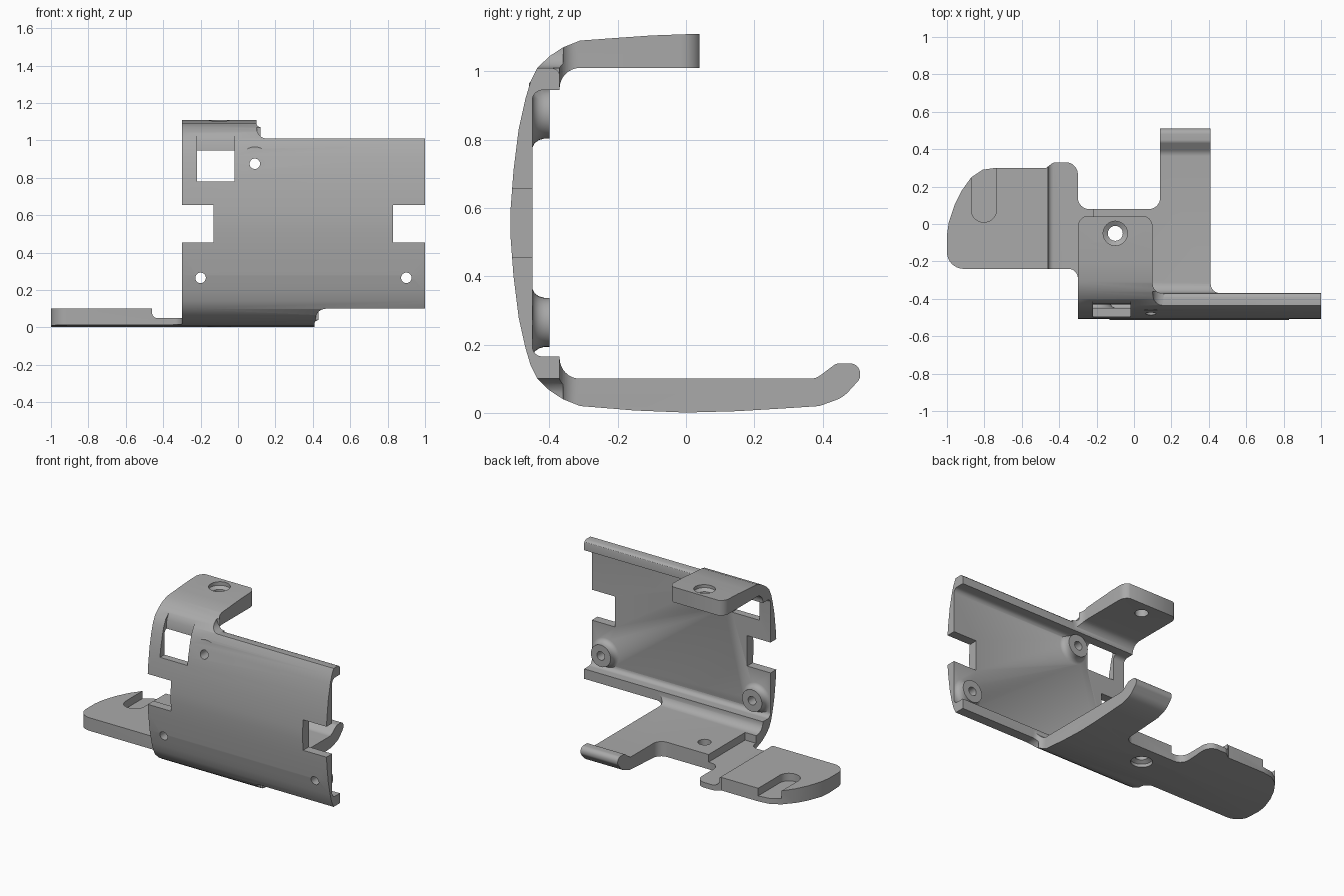
import bpy
import bmesh
import math
from mathutils import Vector

if "Cube" in bpy.data.objects:
    bpy.data.objects.remove(bpy.data.objects["Cube"], do_unlink=True)


def rounded(points, steps=8):
    """Outline from (a, b) or (a, b, radius) corners, with radii turned into arcs."""
    out = []
    for i, p in enumerate(points):
        corner = Vector(p[:2])
        if len(p) == 2:
            out.append(corner)
            continue
        before = (Vector(points[i - 1][:2]) - corner).normalized()
        after = (Vector(points[(i + 1) % len(points)][:2]) - corner).normalized()
        half = before.angle(after) / 2
        start = corner + before * p[2] / math.tan(half)
        centre = corner + (before + after).normalized() * p[2] / math.sin(half)
        spoke = start - centre
        sweep = spoke.angle_signed(corner + after * p[2] / math.tan(half) - centre)
        for k in range(steps + 1):
            a = -sweep * k / steps
            out.append(centre + Vector((spoke.x * math.cos(a) - spoke.y * math.sin(a),
                                        spoke.x * math.sin(a) + spoke.y * math.cos(a))))
    return out


def finish(name, bm):
    bmesh.ops.recalc_face_normals(bm, faces=bm.faces)
    mesh = bpy.data.meshes.new(name)
    bm.to_mesh(mesh)
    bm.free()
    obj = bpy.data.objects.new(name, mesh)
    bpy.context.collection.objects.link(obj)
    return obj


def prism(name, points, axis, low, high):
    """Outline swept along one axis; the outline uses the other two in order."""
    bm = bmesh.new()

    def place(p, depth):
        co = list(p)
        co.insert("xyz".index(axis), depth)
        return bm.verts.new(co)

    outline = rounded(points)
    ends = [[place(p, d) for p in outline] for d in (low, high)]
    for ring in ends:
        bm.faces.new(ring)
    for i in range(len(outline)):
        bm.faces.new((ends[0][i - 1], ends[0][i], ends[1][i], ends[1][i - 1]))
    return finish(name, bm)


def lathe(name, profile, centre, axis, sides=32):
    """Solid turned from (radius, position) pairs about a line along y or z."""
    bm = bmesh.new()
    rings = []
    for radius, pos in profile:
        ring = []
        for k in range(sides):
            a = math.tau * k / sides
            co = [centre[0] + radius * math.cos(a), centre[1] + radius * math.sin(a)]
            co.insert("xyz".index(axis), pos)
            ring.append(bm.verts.new(co))
        rings.append(ring)
    bm.faces.new(rings[0])
    bm.faces.new(rings[-1])
    for r, s in zip(rings, rings[1:]):
        for k in range(sides):
            bm.faces.new((r[k - 1], r[k], s[k], s[k - 1]))
    return finish(name, bm)


def combine(body, tool, operation="DIFFERENCE"):
    tool.hide_render = True
    mod = body.modifiers.new(tool.name, "BOOLEAN")
    mod.operation = operation
    mod.solver = "EXACT"
    mod.object = tool
    bpy.context.view_layer.objects.active = body
    bpy.ops.object.modifier_apply(modifier=mod.name)
    bpy.data.objects.remove(tool, do_unlink=True)


HEIGHT = 1.11

# C-shaped side profile: bowed front wall, two arms, and a hooked lower end
front_half = [(-.31, .02), (-.36, .04), (-.4, .066), (-.435, .1), (-.455, .14), (-.47, .19),
              (-.49, .28), (-.505, .4), (-.514, .52)]
wall = front_half + [(y, HEIGHT - z) for y, z in reversed(front_half)]
lower_arm = [(.38, .1, .05), (.44, .145, .03), (.51, .145, .03), (.51, .1, .03), (.46, .045, .1),
             (.39, .02), (.3, .014), (.15, .005), (0, .001), (-.15, .007)]
upper_arm = [(-.2, 1.098), (-.1, 1.105), (.04, HEIGHT), (.04, 1.01)]
inside = [(-.37, 1.01, .06), (-.37, .945), (-.45, .945, .03),
          (-.45, .165, .03), (-.37, .165), (-.37, .1, .06)]
bracket = prism("bracket", lower_arm + wall + upper_arm + inside, "x", -1, 1)

# Plan outline of the lower arm, side tab and hook
lower_plan = [(1.2, -.37), (.41, -.37, .05), (.41, .6), (.14, .6), (.14, .08, .06),
              (-.3, .08, .06), (-.3, .33, .065), (-.43, .33, .04), (-.47, .3),
              (-.74, .3), (-.81, .29), (-.87, .25), (-.92, .18), (-.96, .1), (-.99, .01),
              (-1, -.06), (-1, -.24, .09), (-.3, -.24, .05), (-.3, -.7),
              (-1.2, -.7), (-1.2, .7), (1.2, .7)]
combine(bracket, prism("lower_trim", lower_plan, "z", -.1, .5))

# Plan outline of the upper arm
upper_plan = [(1.2, -.37), (.1, -.37, .05), (.1, .045, .06), (-.3, .045, .06), (-.3, -.7),
              (-1.2, -.7), (-1.2, .7), (1.2, .7)]
combine(bracket, prism("upper_trim", upper_plan, "z", .49, 1.3))

# Front wall edges beside both arms, with rounded inner corners
for name, x, z, out in (("lower_edge", .415, .1, -.2), ("upper_edge", .1, 1.01, 1.3)):
    corner = [(x, out), (x, z, .055), (1.2, z), (1.2, out)]
    combine(bracket, prism(name, corner, "y", -.7, -.36))
rim = [(-.395, 1.011), (-.38, 1.006), (-.372, .998), (-.369, .985),
       (-.36, .985), (-.36, 1.02), (-.395, 1.02)]
combine(bracket, prism("rim_round", rim, "x", .16, 1.2))

# Side notches in the front wall
for name, left, right in (("notch_right", -.5, -.13), ("notch_left", .83, 1.2)):
    box = [(left, .455), (right, .455), (right, .655), (left, .655)]
    combine(bracket, prism(name, box, "y", -.7, -.4))

# Window with a groove running up into the shoulder
window = [(-.7, .78), (-.38, .78), (-.38, .945), (-.43, .945), (-.425, 1), (-.385, 1.08),
          (-.385, 1.3), (-.7, 1.3)]
combine(bracket, prism("window", window, "x", -.22, -.02))

# Lowered channel and blind slot in the side tab
channel = [(-.46, .3), (-.46, .05, .03), (-.22, .05), (-.22, .3)]
combine(bracket, prism("channel", channel, "y", -.3, .6))
slot = [(-.87, .5), (-.87, .01, .065), (-.735, .01, .065), (-.735, .5)]
combine(bracket, prism("slot", slot, "z", .05, .3))

# Flared screw bosses behind the wall, each drilled through
boss = [(.09, -.46), (.099, -.45), (.085, -.443), (.076, -.43), (.072, -.415), (.072, -.4)]
for spot in ((.09, .875), (-.2, .265), (.9, .265)):
    combine(bracket, lathe("boss", boss, spot, "y"), "UNION")
    combine(bracket, lathe("screw_hole", [(.028, -.7), (.028, -.3)], spot, "y"))

# Countersunk holes through both arms
upper_hole = [(.04, .9), (.04, 1.07), (.065, 1.085), (.065, 1.2)]
lower_hole = [(r, HEIGHT - z) for r, z in upper_hole]
for profile in (upper_hole, lower_hole):
    combine(bracket, lathe("arm_hole", profile, (-.1, -.05), "z"))

# Plain grey finish
grey = bpy.data.materials.new("plain grey")
grey.use_nodes = True
grey.diffuse_color = (.4, .4, .4, 1)
grey.node_tree.nodes["Principled BSDF"].inputs["Base Color"].default_value = (.4, .4, .4, 1)
bracket.data.materials.clear()
bracket.data.materials.append(grey)

bpy.ops.object.select_all(action="DESELECT")
bracket.select_set(True)
bpy.context.view_layer.objects.active = bracket
bpy.ops.object.shade_smooth_by_angle(angle=math.radians(30))
